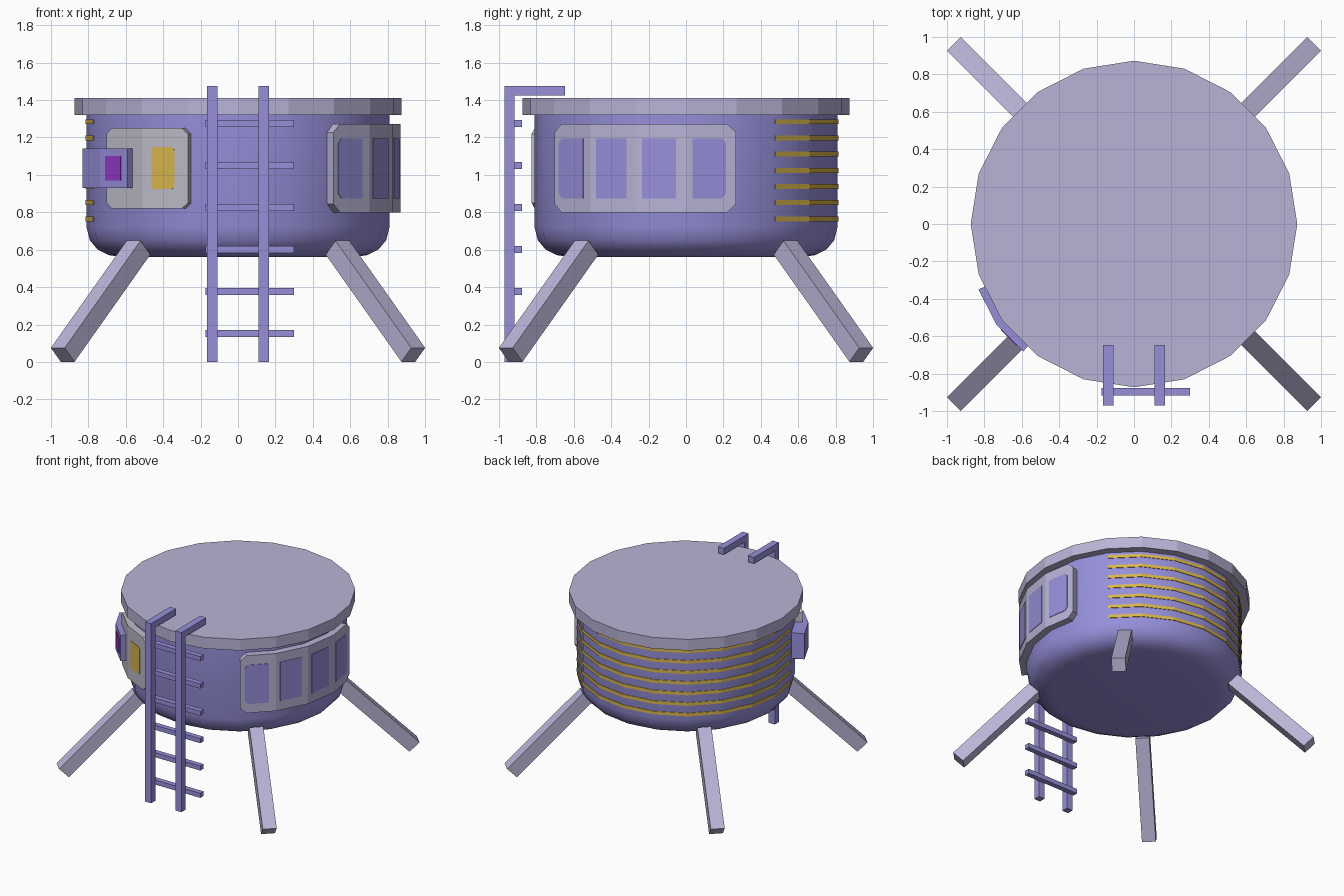
import bpy, bmesh, math
from mathutils import Matrix, Vector

if "Cube" in bpy.data.objects:
    bpy.data.objects.remove(bpy.data.objects["Cube"])

SIDES = 20
STEP = 360 / SIDES


def mat(name, r, g, b):
    lin = lambda c: ((c / 255 + 0.055) / 1.055) ** 2.4
    m = bpy.data.materials.new(name)
    m.diffuse_color = (lin(r), lin(g), lin(b), 1)
    m.use_nodes = True
    m.node_tree.nodes["Principled BSDF"].inputs["Base Color"].default_value = m.diffuse_color
    return m


BLUE = mat("periwinkle", 150, 144, 218)
LILAC = mat("pale lilac", 185, 180, 214)
GREY = mat("pale grey", 190, 187, 200)
GOLD = mat("gold", 216, 182, 76)
VIOLET = mat("violet", 146, 58, 202)


def finish(name, bm, material):
    bmesh.ops.recalc_face_normals(bm, faces=bm.faces)
    me = bpy.data.meshes.new(name)
    bm.to_mesh(me)
    bm.free()
    me.materials.append(material)
    ob = bpy.data.objects.new(name, me)
    bpy.context.collection.objects.link(ob)
    return ob


def wall(r, a, z):
    """Point on the wall of a 20-sided prism with corner radius r."""
    off = math.radians((a % STEP) - STEP / 2)
    d = r * math.cos(math.radians(STEP / 2)) / math.cos(off)
    t = math.radians(a)
    return Vector((d * math.cos(t), d * math.sin(t), z))


def lathe(name, profile, material):
    bm = bmesh.new()
    rings = [[bm.verts.new(wall(r, i * STEP, z)) for i in range(SIDES)] for r, z in profile]
    for lo, hi in zip(rings, rings[1:]):
        for i in range(SIDES):
            j = (i + 1) % SIDES
            bm.faces.new((lo[i], lo[j], hi[j], hi[i]))
    bm.faces.new(rings[0])
    bm.faces.new(rings[-1])
    return finish(name, bm, material)


def plate(name, a0, a1, z0, z1, r_in, r_out, material, cut0=(0, 0), cut1=(0, 0)):
    """Solid hugging the wall; cut = (angle, height) of the corner chamfers at each end."""
    cols = [(a0, cut0[1])]
    if cut0[0]:
        cols.append((a0 + cut0[0], 0))
    k = math.floor(a0 / STEP + 1e-6) + 1
    while k * STEP < a1 - 0.01:
        cols.append((k * STEP, 0))
        k += 1
    if cut1[0]:
        cols.append((a1 - cut1[0], 0))
    cols.append((a1, cut1[1]))
    bm = bmesh.new()
    sec = [[bm.verts.new(wall(r, a, z)) for r, z in
            ((r_in, z0 + c), (r_out, z0 + c), (r_out, z1 - c), (r_in, z1 - c))] for a, c in cols]
    for s, t in zip(sec, sec[1:]):
        for i in range(4):
            j = (i + 1) % 4
            bm.faces.new((s[i], s[j], t[j], t[i]))
    bm.faces.new(sec[0])
    bm.faces.new(sec[-1])
    return finish(name, bm, material)


def box(name, lo, hi, material, matrix=Matrix()):
    lo, hi = Vector(lo), Vector(hi)
    bm = bmesh.new()
    bmesh.ops.create_cube(bm, size=1, matrix=matrix @ Matrix.Translation((lo + hi) / 2)
                          @ Matrix.Diagonal((*(hi - lo), 1)))
    return finish(name, bm, material)


# Round cabin with a curved lower edge
body = lathe("cabin_body", [(0.62, 0.56), (0.69, 0.571), (0.75, 0.60), (0.792, 0.65),
                            (0.81, 0.72), (0.81, 1.33)], BLUE)
bpy.context.view_layer.objects.active = body
body.select_set(True)
bpy.ops.object.shade_smooth_by_angle(angle=math.radians(40))
body.select_set(False)

# Flat roof disc
lathe("roof", [(0.873, 1.32), (0.873, 1.412)], LILAC)

# Wide window panel on the right
plate("window_panel", -54, 18, 0.80, 1.272, 0.79, 0.868, LILAC, (3.2, 0.045), (3.2, 0.045))
for i in range(4):
    a = -54 + i * STEP
    plate("side_window_%d" % (i + 1), a + 2.3, a + 14.4, 0.875, 1.195, 0.866, 0.872, BLUE,
          (1.5, 0.025) if i == 0 else (0, 0), (1.5, 0.025) if i == 3 else (0, 0))

# Door panel at the front left, with a small window and a lock box
plate("door_panel", 216, 252, 0.82, 1.25, 0.79, 0.868, GREY, (2.4, 0.03), (2.4, 0.03))
plate("door_window", 237.6, 246.8, 0.925, 1.148, 0.866, 0.872, GOLD, (0, 0), (1, 0.015))
plate("lock_box", 202.8, 229, 0.93, 1.14, 0.79, 0.911, BLUE)
plate("lock_screen", 218.5, 226, 0.97, 1.10, 0.909, 0.915, VIOLET)

# Stripes around the back
for i in range(7):
    z = 0.765 + i * 0.0865
    plate("back_stripe_%d" % (i + 1), 36, 198, z - 0.013, z + 0.013, 0.806, 0.815, GOLD)

# Four splayed legs
for i, n in enumerate(("back_right", "back_left", "front_left", "front_right")):
    m = (Matrix.Rotation(math.radians(45 + 90 * i), 4, 'Z')
         @ Matrix.Translation((1.039, 0, 0.3245)) @ Matrix.Rotation(math.radians(45), 4, 'Y'))
    box(n + "_leg", (-0.405, -0.0525, -0.0525), (0.405, 0.0525, 0.0525), LILAC, m)

# Ladder: hooked rails and rungs
for n, x in (("left", -0.1375), ("right", 0.1375)):
    bm = bmesh.new()
    outline = [(-0.97, 0), (-0.917, 0), (-0.917, 1.424), (-0.648, 1.424), (-0.648, 1.476), (-0.97, 1.476)]
    f = bm.faces.new([bm.verts.new((x - 0.0275, y, z)) for y, z in outline])
    ext = bmesh.ops.extrude_face_region(bm, geom=[f])
    bmesh.ops.translate(bm, vec=(0.055, 0, 0),
                        verts=[v for v in ext["geom"] if isinstance(v, bmesh.types.BMVert)])
    # keep the starting side so the rail stays closed
    if not f.is_valid:
        bmesh.ops.holes_fill(bm, edges=bm.edges)
    finish(n + "_ladder_rail", bm, BLUE)
for i in range(6):
    z = 0.153 + i * 0.2245
    box("ladder_rung_%d" % (i + 1), (-0.175, -0.918, z - 0.019), (0.30, -0.876, z + 0.019), BLUE)
